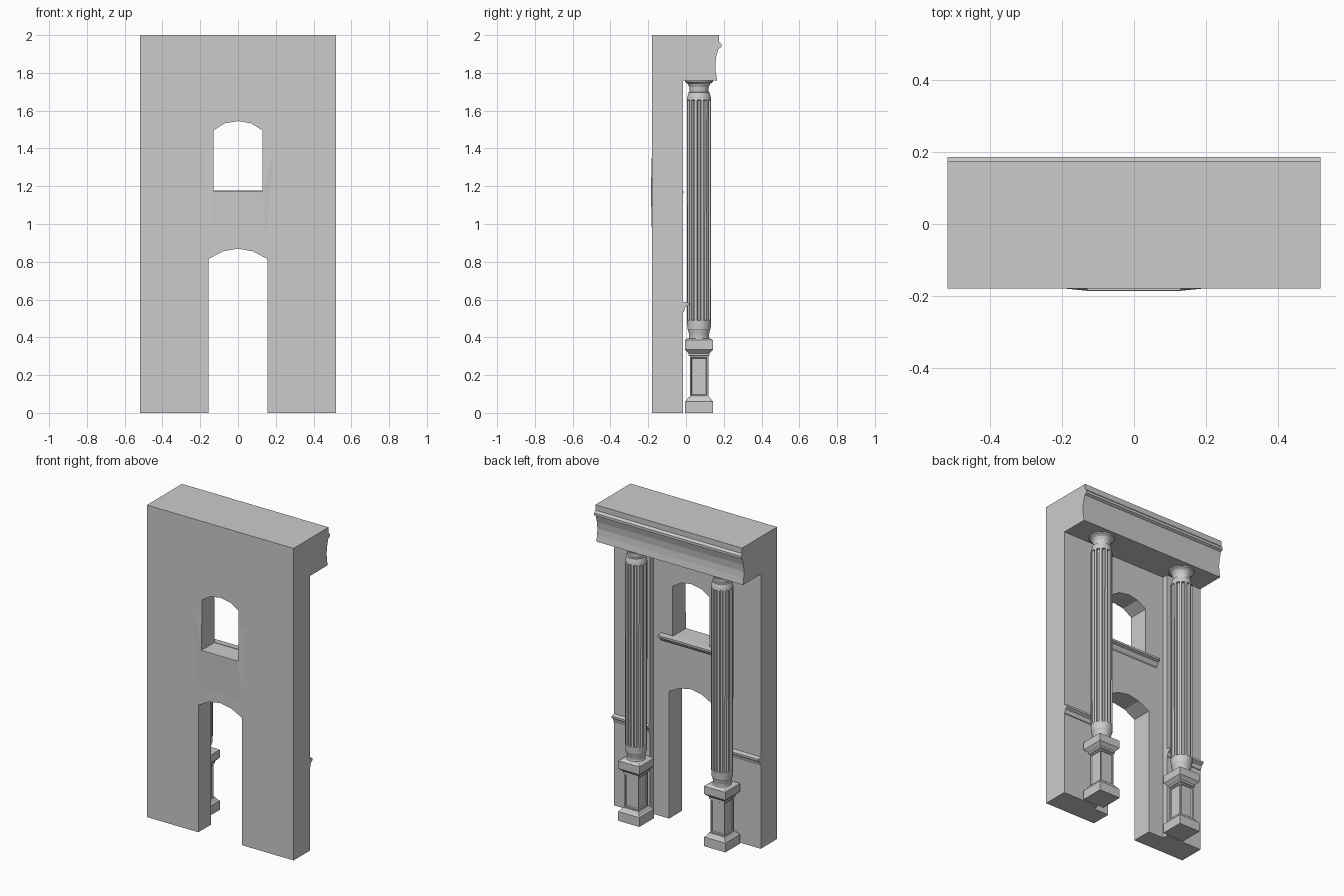
import bpy, bmesh, math

if "Cube" in bpy.data.objects:
    bpy.data.objects.remove(bpy.data.objects["Cube"])

COL_X, COL_Y = 0.305, 0.069


def finish(name, bm, hidden=False):
    bmesh.ops.recalc_face_normals(bm, faces=bm.faces)
    me = bpy.data.meshes.new(name)
    bm.to_mesh(me)
    bm.free()
    ob = bpy.data.objects.new(name, me)
    bpy.context.collection.objects.link(ob)
    if hidden:
        ob.hide_render = True
        ob.hide_set(True)
    return ob


def prism(name, ring_a, ring_b, hidden=False):
    """Solid between two matching closed outlines."""
    bm = bmesh.new()
    a = [bm.verts.new(p) for p in ring_a]
    b = [bm.verts.new(p) for p in ring_b]
    bm.faces.new(a)
    bm.faces.new(b[::-1])
    for i in range(len(a)):
        j = (i + 1) % len(a)
        bm.faces.new((a[i], a[j], b[j], b[i]))
    return finish(name, bm, hidden)


def along_x(name, yz, x0, x1):
    return prism(name, [(x0, y, z) for y, z in yz], [(x1, y, z) for y, z in yz])


def cutter(name, xz, y0, y1):
    return prism(name, [(x, y0, z) for x, z in xz], [(x, y1, z) for x, z in xz], True)


def cut(ob, *tools):
    for t in tools:
        m = ob.modifiers.new(t.name, 'BOOLEAN')
        m.operation = 'DIFFERENCE'
        m.solver = 'EXACT'
        m.object = t


def stack(rings):
    """Bmesh skin over a list of point rings, capped at both ends."""
    bm = bmesh.new()
    vs = [[bm.verts.new(p) for p in r] for r in rings]
    n = len(vs[0])
    for lo, hi in zip(vs, vs[1:]):
        for i in range(n):
            j = (i + 1) % n
            bm.faces.new((lo[i], lo[j], hi[j], hi[i]))
    bm.faces.new(vs[0][::-1])
    bm.faces.new(vs[-1])
    bmesh.ops.recalc_face_normals(bm, faces=bm.faces)
    return bm


# Wall and cornice: one side section run along x
section = [(-0.18, 0), (-0.015, 0), (-0.015, 1.76), (0.165, 1.76), (0.158, 1.80),
           (0.155, 1.84), (0.16, 1.885), (0.172, 1.928), (0.187, 1.936),
           (0.187, 1.952), (0.175, 1.965), (0.175, 2.0), (-0.18, 2.0)]
wall = along_x("wall_and_cornice", section, -0.52, 0.52)

# Openings and the recessed middle bay
door = cutter("door_cutter", [(-0.155, -0.1), (0.155, -0.1), (0.155, 0.815), (0.08, 0.855),
                              (0, 0.87), (-0.08, 0.855), (-0.155, 0.815)], -0.3, 0.03)
window = cutter("window_cutter", [(-0.13, 1.175), (0.13, 1.175), (0.13, 1.495), (0.07, 1.533),
                                  (0, 1.545), (-0.07, 1.533), (-0.13, 1.495)], -0.3, 0.03)
bay = cutter("bay_cutter", [(-0.265, -0.1), (0.265, -0.1), (0.265, 1.76), (-0.265, 1.76)],
             -0.05, 0.05)
cut(wall, bay, door, window)

# Shallow swelling of the front face around the window sill
bm = bmesh.new()
for s in (-1, 1):
    for x, y, z in [(0.2, -0.179, 1.44), (0.155, -0.179, 0.89), (0.13, -0.186, 1.17)]:
        bm.verts.new((s * x, y, z))
bmesh.ops.convex_hull(bm, input=bm.verts)
swell = finish("front_swelling", bm)
cut(swell, window)

# Window sill and dado mouldings on the back
along_x("window_sill", [(-0.055, 1.125), (-0.04, 1.135), (-0.028, 1.155), (-0.012, 1.162),
                        (-0.012, 1.175), (-0.055, 1.178)], -0.21, 0.21)
dado = [(-0.02, 0.53), (-0.011, 0.535), (-0.004, 0.56), (0.012, 0.57), (0.012, 0.583),
        (-0.02, 0.59)]
for s, side in ((-1, "left"), (1, "right")):
    along_x(side + "_dado_moulding", dado, s * 0.265, s * 0.52)

# Square pedestal with sunk panels
sq = [(0.075, 0), (0.075, 0.06), (0.068, 0.065), (0.055, 0.085), (0.049, 0.085),
      (0.049, 0.3), (0.055, 0.303), (0.055, 0.315), (0.075, 0.335), (0.075, 0.385),
      (0.06, 0.395)]
bm = stack([[(-h, -h, z), (h, -h, z), (h, h, z), (-h, h, z)] for h, z in sq])
die = [f for f in bm.faces if abs(f.normal.z) < 0.1 and 0.15 < f.calc_center_median().z < 0.25]
bmesh.ops.inset_individual(bm, faces=die, thickness=0.011, depth=0)
bmesh.ops.inset_individual(bm, faces=die, thickness=0.005, depth=-0.006)
pedestal = finish("right_pedestal", bm)

# Round column: (radius, height, flute depth)
FLUTES = 12
prof = [(0.057, 0.39, 0), (0.052, 0.40, 0), (0.053, 0.415, 0), (0.059, 0.44, 0),
        (0.062, 0.445, 0), (0.064, 0.49, 0), (0.064, 0.492, 0.013), (0.065, 1.655, 0.013),
        (0.065, 1.657, 0), (0.062, 1.675, 0), (0.057, 1.69, 0), (0.057, 1.697, 0),
        (0.05, 1.70, 0), (0.052, 1.725, 0), (0.06, 1.742, 0), (0.074, 1.752, 0),
        (0.076, 1.762, 0)]
rings = []
for r, z, d in prof:
    ring = []
    for k in range(FLUTES):
        for f, sunk in ((-0.3, 0), (-0.2, 1), (0.2, 1), (0.3, 0)):
            a = 2 * math.pi * (k + f) / FLUTES
            q = r - d * sunk
            ring.append((q * math.cos(a), q * math.sin(a), z))
    rings.append(ring)
column = finish("right_column", stack(rings))

# Place the right pair and repeat it on the left
for ob in (pedestal, column):
    ob.location = (COL_X, COL_Y, 0)
    twin = ob.copy()
    twin.name = ob.name.replace("right", "left")
    twin.location.x = -COL_X
    bpy.context.collection.objects.link(twin)
